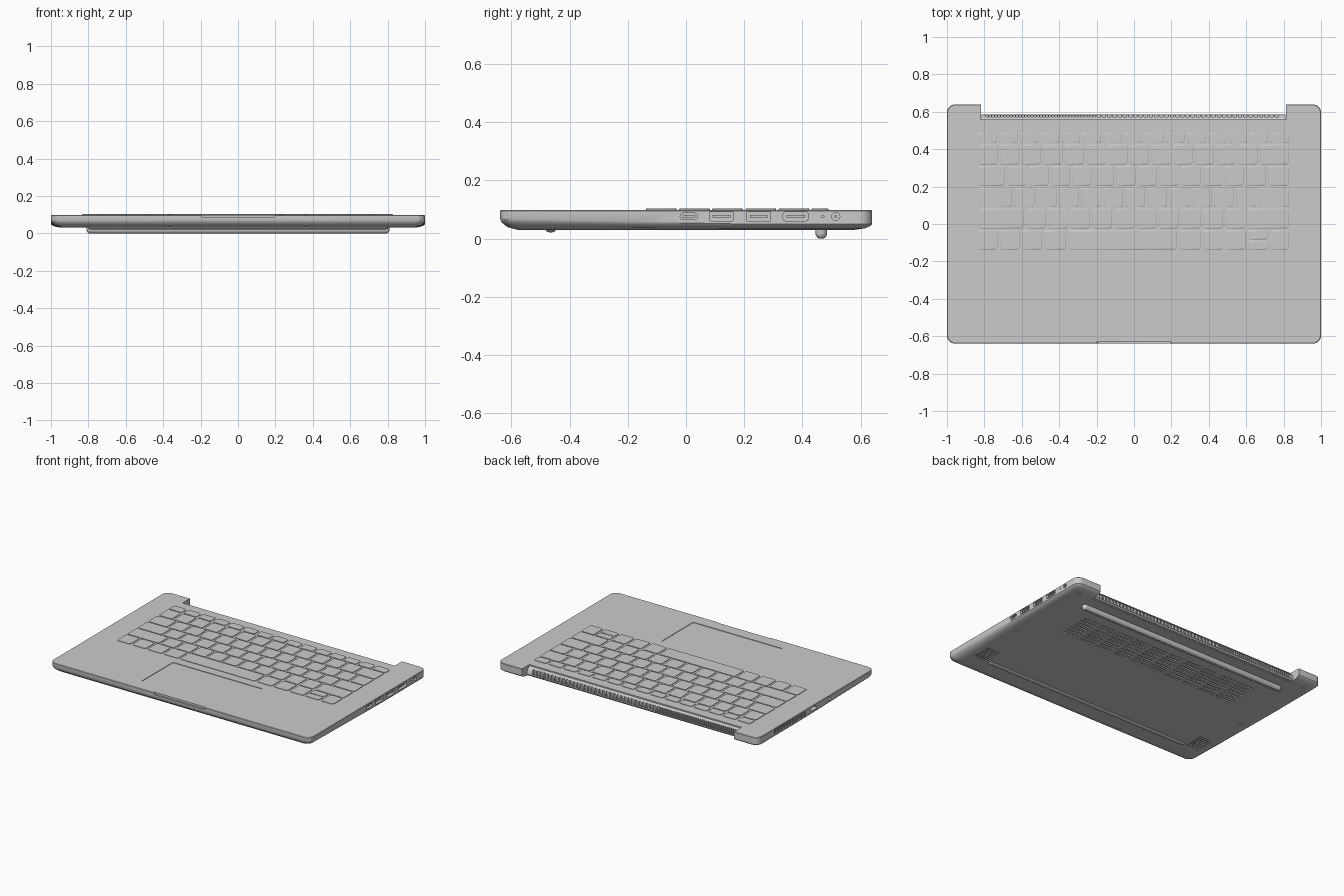
import bpy, bmesh, math

if "Cube" in bpy.data.objects:
    bpy.data.objects.remove(bpy.data.objects["Cube"])


def rrect(cx, cy, hx, hy, r, n=5):
    """2D rounded rectangle outline."""
    pts = []
    for k, (sx, sy) in enumerate([(1, 1), (-1, 1), (-1, -1), (1, -1)]):
        for i in range(n + 1):
            a = math.pi / 2 * (k + i / n)
            pts.append((cx + sx * (hx - r) + r * math.cos(a), cy + sy * (hy - r) + r * math.sin(a)))
    return pts


def ring(pts, h, axis='z'):
    return [{'z': (a, b, h), 'y': (a, h, b), 'x': (h, a, b)}[axis] for a, b in pts]


def loft(bm, rings):
    """Skin a stack of rings and cap both ends."""
    vs = [[bm.verts.new(p) for p in r] for r in rings]
    n = len(vs[0])
    for lo, hi in zip(vs, vs[1:]):
        for i in range(n):
            bm.faces.new((lo[i], lo[(i + 1) % n], hi[(i + 1) % n], hi[i]))
    bm.faces.new(vs[0])
    bm.faces.new(vs[-1])


def slab(bm, cx, cy, hx, hy, r, h0, h1, axis='z', n=4):
    loft(bm, [ring(rrect(cx, cy, hx, hy, r, n), h, axis) for h in (h0, h1)])


def box(bm, x0, x1, y0, y1, z0, z1):
    loft(bm, [[(x0, y0, z), (x1, y0, z), (x1, y1, z), (x0, y1, z)] for z in (z0, z1)])


def finish(bm, name, smooth=True):
    bmesh.ops.recalc_face_normals(bm, faces=bm.faces)
    me = bpy.data.meshes.new(name)
    bm.to_mesh(me)
    bm.free()
    ob = bpy.data.objects.new(name, me)
    bpy.context.collection.objects.link(ob)
    bpy.ops.object.select_all(action='DESELECT')
    ob.select_set(True)
    bpy.context.view_layer.objects.active = ob
    if smooth:
        bpy.ops.object.shade_smooth_by_angle(angle=math.radians(30))
    return ob


def cut(ob, bm):
    """Subtract a bmesh from an object, then delete the cutter."""
    c = finish(bm, "cutter", False)
    c.hide_render = True
    bpy.context.view_layer.objects.active = ob
    m = ob.modifiers.new("cut", 'BOOLEAN')
    m.object, m.operation, m.solver = c, 'DIFFERENCE', 'EXACT'
    bpy.ops.object.modifier_apply(modifier=m.name)
    bpy.data.objects.remove(c)


# Body shell: straight sides on top, a curved underside that rises at the front
TOP, BOT = 0.098, 0.03


def side_z(y):
    return 0.05 + 0.02 * min(1, max(0, (0.15 - y) / 0.79))


def body_ring(inset, f):
    pts = rrect(0, 0, 1 - inset, 0.64 - inset, 0.045, 8)
    # extra points along the long sides so the seam can slope
    full = []
    for i, p in enumerate(pts):
        q = pts[(i + 1) % len(pts)]
        full.append(p)
        if abs(q[1] - p[1]) > 0.5:
            full += [(p[0], p[1] + (q[1] - p[1]) * k / 6) for k in range(1, 6)]
    return [(x, y, side_z(y) * (1 - f) + BOT * f) for x, y in full]


def flat(r, z):
    return [(x, y, z) for x, y, _ in r]


bm = bmesh.new()
loft(bm, [flat(body_ring(0.003, 0), TOP), flat(body_ring(0, 0), TOP - 0.003)]
     + [body_ring(i, f) for i, f in [(0, 0), (0.006, 0.35), (0.025, 0.75), (0.06, 1)]])
body = finish(bm, "laptop_base")

# Hinge notch at the back
bm = bmesh.new()
box(bm, -0.817, 0.813, 0.558, 0.7, 0, 0.2)
cut(body, bm)

# Touchpad recess and thumb notch in the front lip
bm = bmesh.new()
slab(bm, -0.015, -0.375, 0.345, 0.175, 0.012, 0.0945, 0.12)
slab(bm, 0, 0.102, 0.2, 0.018, 0.015, -0.66, -0.631, 'y')
cut(body, bm)

# Side ports: (y, half length, half height, corner radius), right then left
PZ = 0.076
right = [(0.01, 0.03, 0.011, 0.0105), (0.122, 0.041, 0.016, 0.003), (0.25, 0.041, 0.016, 0.003),
         (0.377, 0.043, 0.015, 0.008), (0.47, 0.004, 0.004, 0.0039), (0.515, 0.014, 0.014, 0.0139)]
left = [(0.03, 0.03, 0.011, 0.0105), (-0.15, 0.012, 0.012, 0.0119)]
left += [(0.12 + 0.0165 * i, 0.005, 0.015, 0.002) for i in range(21)]
bm = bmesh.new()
for y, hy, hz, r in right:
    slab(bm, y, PZ, hy, hz, r, 0.965, 1.05, 'x')
for y, hy, hz, r in left:
    slab(bm, y, PZ, hy, hz, r, -1.05, -0.975, 'x')
cut(body, bm)

# Underside: long intake slots, speaker slots and screw holes
bm = bmesh.new()
for row in range(7):
    for i in range(10):
        slab(bm, -0.63 + 0.14 * i, 0.13 + 0.035 * row, 0.062, 0.006, 0.005, 0, 0.038, n=2)
for s in (-1, 1):
    for i in range(8):
        slab(bm, s * 0.87, -0.46 + 0.0175 * i, 0.05, 0.005, 0.004, 0, 0.038, n=2)
screws = [(s * x, y) for s in (-1, 1) for x, y in [(0.92, 0.56), (0.92, -0.05), (0.365, -0.585)]] + [(0, 0.53)]
for x, y in screws:
    slab(bm, x, y, 0.012, 0.012, 0.0119, 0, 0.038)
cut(body, bm)
bpy.ops.object.select_all(action='DESELECT')
body.select_set(True)
bpy.context.view_layer.objects.active = body
bpy.ops.object.shade_smooth_by_angle(angle=math.radians(30))

# Screw heads
bm = bmesh.new()
for x, y in screws:
    slab(bm, x, y, 0.009, 0.009, 0.0089, 0.034, 0.04)
finish(bm, "screws")

# Tongues and pin inside the right-hand ports
bm = bmesh.new()
for y, hy, hz, r in right[:4]:
    slab(bm, y, PZ, hy * 0.75, hz * 0.3, 0.002, 0.96, 0.993, 'x', 2)
slab(bm, 0.515, PZ, 0.005, 0.005, 0.0049, 0.96, 0.998, 'x')
finish(bm, "port_tongues")

# Slotted exhaust strip along the hinge notch
bm = bmesh.new()
prof = [(0.545, 0.09), (0.562, 0.089), (0.57, 0.084), (0.584, 0.062), (0.585, 0.04), (0.577, 0.031), (0.545, 0.031)]
loft(bm, [ring(prof, x, 'x') for x in (-0.815, 0.811)])
vent = finish(bm, "exhaust_vent")
bm = bmesh.new()
x = -0.79
while x < 0.78:
    w = 0.009 if x < -0.2 else 0.018
    box(bm, x, x + w, 0.567, 0.62, 0.042, 0.08)
    x += w + (0.007 if x < -0.2 else 0.01)
cut(vent, bm)

# Keyboard: rows given as y range and relative key widths
X0, X1, GAP = -0.833, 0.828, 0.007
rows = [(0.432, 0.49, [1] * 15),
        (0.318, 0.424, [1] * 13 + [1.45]),
        (0.204, 0.310, [1.35] + [1] * 12 + [1.07]),
        (0.090, 0.196, [1.65] + [1] * 11 + [1.5]),
        (-0.024, 0.082, [2.15] + [1] * 10 + [1.97]),
        (-0.138, -0.032, [1, 1.02, 1.04, 1.1, 5.1, 1.1, 1.05, 1.03, 1.05, 0.95])]


def key(bm, x0, x1, y0, y1):
    c = ((x0 + x1) / 2, (y0 + y1) / 2)
    h = ((x1 - x0) / 2, (y1 - y0) / 2)
    loft(bm, [ring(rrect(*c, h[0] - d, h[1] - d, 0.012, 3), z)
              for d, z in [(0, 0.096), (0, 0.1015), (0.002, 0.103)]])


bm = bmesh.new()
for y0, y1, widths in rows:
    x, unit = X0, (X1 - X0 + 2 * GAP) / sum(widths)
    x -= GAP
    for i, w in enumerate(widths):
        a, b = x + GAP, x + w * unit - GAP
        if y0 < -0.1 and i == 8:     # stacked half-height arrow keys
            mid = (y0 + y1) / 2
            key(bm, a, b, y0, mid - 0.003)
            key(bm, a, b, mid + 0.003, y1)
        else:
            key(bm, a, b, y0, y1)
        x += w * unit
finish(bm, "keyboard_keys")

# Rubber foot bars
for name, y, hx, hy, z in [("rear_foot", 0.465, 0.81, 0.02, 0.0), ("front_foot", -0.465, 0.8, 0.016, 0.021)]:
    bm = bmesh.new()
    d = 0.033 - z
    loft(bm, [ring(rrect(0, y, hx - i, hy - i, hy - i - 0.0002, 8), h)
              for i, h in [(0, 0.033), (0, z + 0.5 * d), (0.002, z + 0.3 * d), (0.006, z + 0.12 * d), (0.012, z)]])
    finish(bm, name)
